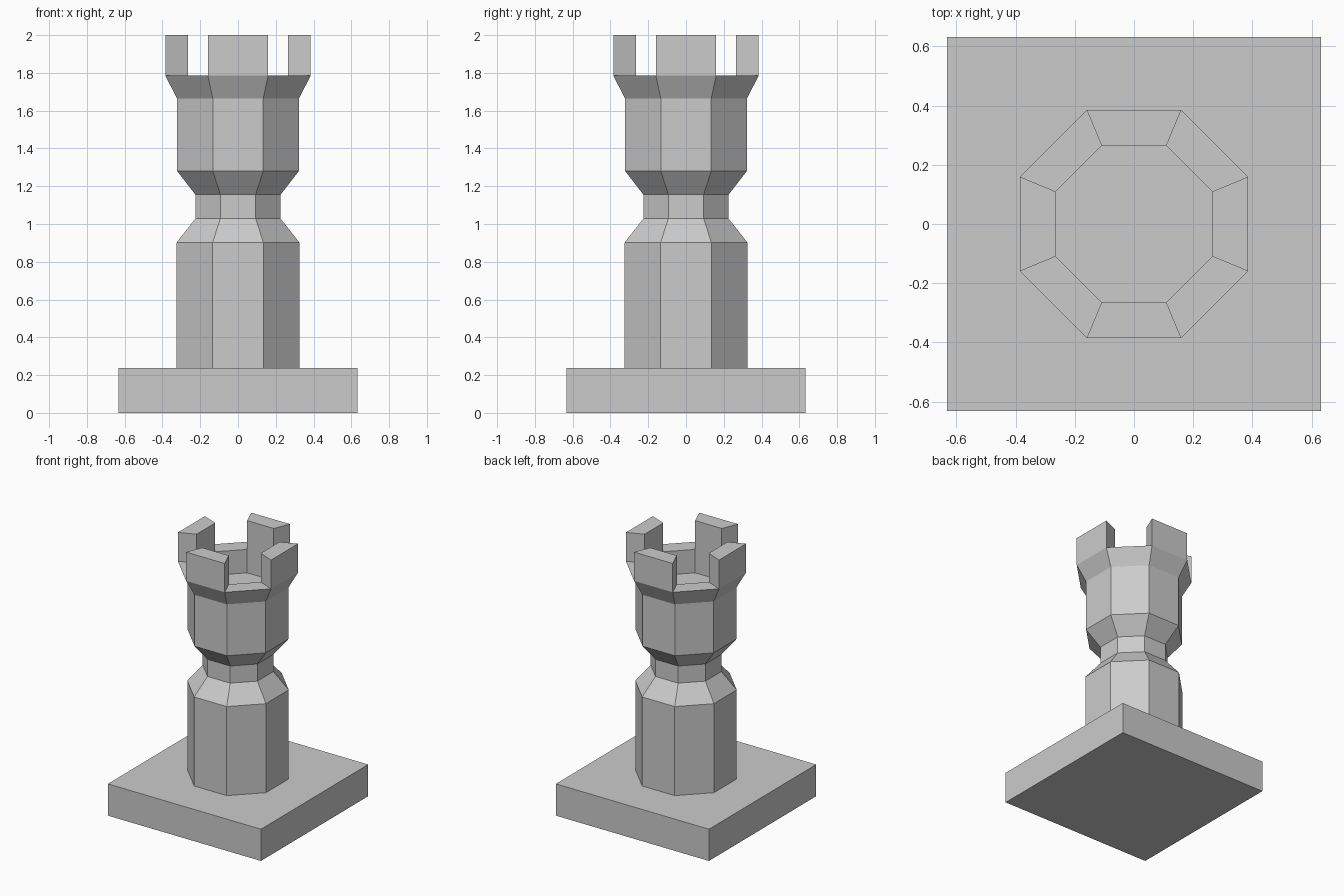
import bpy, bmesh
from math import cos, sin, pi

if "Cube" in bpy.data.objects:
    bpy.data.objects.remove(bpy.data.objects["Cube"])

SIDES = 8


def finish(bm, name):
    bmesh.ops.recalc_face_normals(bm, faces=bm.faces)
    mesh = bpy.data.meshes.new(name)
    bm.to_mesh(mesh)
    bm.free()
    bpy.context.collection.objects.link(bpy.data.objects.new(name, mesh))


def ring(bm, apothem, z):
    r = apothem / cos(pi / SIDES)
    return [bm.verts.new((r * cos((i - 0.5) * 2 * pi / SIDES),
                          r * sin((i - 0.5) * 2 * pi / SIDES), z))
            for i in range(SIDES)]


# square base plate
bm = bmesh.new()
bmesh.ops.create_cube(bm, size=1)
for v in bm.verts:
    v.co.x *= 1.265
    v.co.y *= 1.265
    v.co.z = (v.co.z + 0.5) * 0.237
finish(bm, "base_plate")

# octagonal tower: (distance to flat, height), up the outside then down into the hollow
profile = [(0.325, 0.237), (0.325, 0.902), (0.226, 1.028), (0.226, 1.156),
           (0.322, 1.28), (0.322, 1.664), (0.385, 1.785),
           (0.265, 1.785), (0.265, 1.61)]
bm = bmesh.new()
rings = [ring(bm, a, z) for a, z in profile]
merlons = []
for k, (lo, hi) in enumerate(zip(rings, rings[1:])):
    for i in range(SIDES):
        j = (i + 1) % SIDES
        face = bm.faces.new((lo[i], lo[j], hi[j], hi[i]))
        if k == 6 and i % 2 == 0:
            merlons.append(face)
bm.faces.new(rings[-1])      # hollow floor
bm.faces.new(rings[0][::-1])  # underside

# battlements: raise every other rim face
raised = bmesh.ops.extrude_discrete_faces(bm, faces=merlons)["faces"]
for face in raised:
    for v in face.verts:
        v.co.z = 2.0
finish(bm, "tower")
